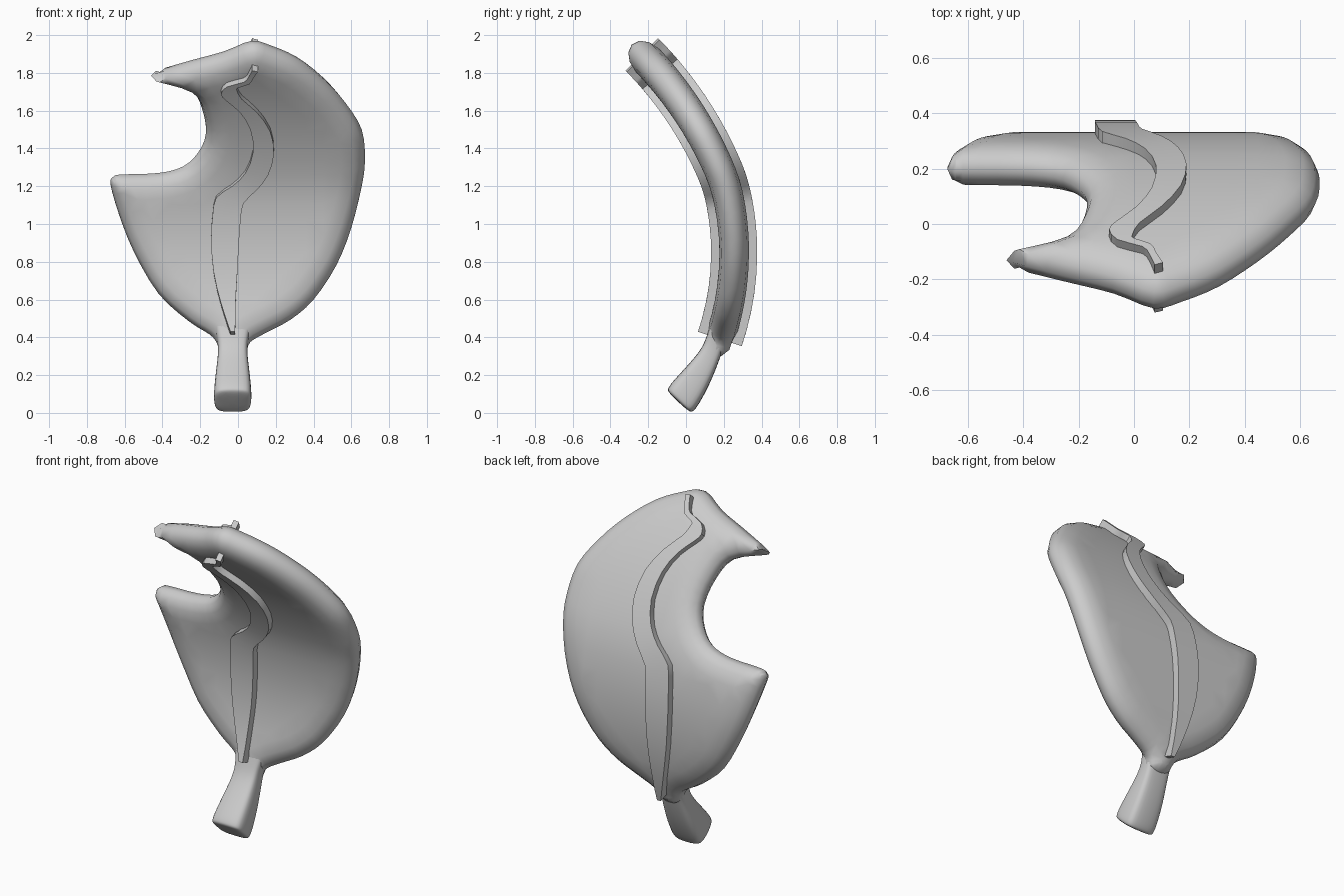
import bpy, bmesh
from math import sin, cos, radians, sqrt
from mathutils import Vector as V
from mathutils.geometry import delaunay_2d_cdt

if "Cube" in bpy.data.objects:
    bpy.data.objects.remove(bpy.data.objects["Cube"])

# Side-view bend of the leaf: (arc length from z = 0.85, lean in degrees)
LEAN = [(-.7, -22), (-.46, -18.5), (0, 0), (.30, 12.5), (.44, 23), (1.25, 46.5), (1.5, 50)]


def lean(s):
    for (a, p), (b, q) in zip(LEAN, LEAN[1:]):
        if s <= b:
            break
    return radians(p + (q - p) * (s - a) / (b - a))


def walk(sign, n=180, step=0.01):
    y, z, out = 0.255, 0.85, [(0.255, 0.85)]
    for i in range(n):
        a = lean(sign * (i + 0.5) * step)
        y -= sign * sin(a) * step
        z += sign * cos(a) * step
        out.append((y, z))
    return out


SPINE = walk(-1)[:0:-1] + walk(1)


def bend(x, s, off):
    """Flat leaf coordinates (x, arc length, offset) to the bent position."""
    f = s * 100 + 180
    i = int(f)
    (y0, z0), (y1, z1) = SPINE[i], SPINE[i + 1]
    # blur the lean so that the kink stays smooth
    a = sum(lean(s + k * 0.03) for k in (-1, 0, 1)) / 3
    return (x, y0 + (y1 - y0) * (f - i) + off * cos(a), z0 + (z1 - z0) * (f - i) + off * sin(a))


def arc(z, off=0.0):
    lo, hi = -1.0, 1.6
    for _ in range(30):
        mid = (lo + hi) / 2
        lo, hi = (mid, hi) if bend(0, mid, off)[2] < z else (lo, mid)
    return lo


def spline(pts, n, closed=True):
    """Catmull-Rom resampling."""
    out, m = [], len(pts)
    pick = (lambda i: pts[i % m]) if closed else (lambda i: pts[max(0, min(m - 1, i))])
    for i in range(m if closed else m - 1):
        a, b, c, d = (pick(i + k) for k in (-1, 0, 1, 2))
        for k in range(n):
            t = k / n
            out.append(0.5 * (2 * b + (c - a) * t + (2 * a - 5 * b + 4 * c - d) * t * t
                              + (3 * b - a - 3 * c + d) * t ** 3))
    return out if closed else out + [pts[-1]]


def make(name, verts, faces, angle):
    me = bpy.data.meshes.new(name)
    me.from_pydata(verts, [], faces)
    bm = bmesh.new()
    bm.from_mesh(me)
    bmesh.ops.recalc_face_normals(bm, faces=bm.faces)
    bm.to_mesh(me)
    bm.free()
    ob = bpy.data.objects.new(name, me)
    bpy.context.collection.objects.link(ob)
    bpy.ops.object.select_all(action='DESELECT')
    bpy.context.view_layer.objects.active = ob
    ob.select_set(True)
    bpy.ops.object.shade_smooth_by_angle(angle=radians(angle))
    return ob


# Leaf blade: outline with a bite on the left, anticlockwise in front view
OUT = [(-.025, .30), (.04, .32), (.065, .375), (.15, .425), (.28, .495), (.40, .60), (.52, .78),
       (.60, .98), (.655, 1.2), (.672, 1.34), (.655, 1.5), (.57, 1.64), (.46, 1.76), (.32, 1.865),
       (.18, 1.925), (.07, 1.95), (-.08, 1.895), (-.25, 1.85), (-.44, 1.795), (-.46, 1.775),
       (-.42, 1.765), (-.25, 1.71), (-.19, 1.61), (-.17, 1.48), (-.21, 1.38), (-.29, 1.305),
       (-.42, 1.27), (-.62, 1.262), (-.66, 1.25), (-.675, 1.21), (-.63, 1.05), (-.55, .85),
       (-.42, .63), (-.26, .485), (-.15, .415), (-.115, .375), (-.09, .32)]
rim = spline([V((x, arc(z))) for x, z in OUT], 3)
n = len(rim)


def dist(p):
    best = 9.0
    for i in range(n):
        a, b = rim[i - 1], rim[i]
        ab = b - a
        t = max(0, min(1, (p - a).dot(ab) / ab.length_squared))
        best = min(best, (p - a - ab * t).length)
    return best


ROUND = 0.125
pts = list(rim)
for k in (30, 58, 90):                # rings that round the edge
    d = ROUND * (1 - cos(radians(k)))
    for i in range(n):
        t = (rim[(i + 1) % n] - rim[i - 1]).normalized()
        p = rim[i] + V((-t.y, t.x)) * d
        if dist(p) > d * 0.93:
            pts.append(p)
for i in range(-7, 8):                # inner grid
    for j in range(-6, 17):
        p = V((i * 0.09, j * 0.09))
        if dist(p) > ROUND * 1.25:
            pts.append(p)
res = delaunay_2d_cdt(pts, [(i, (i + 1) % n) for i in range(n)], [], 1, 1e-5)
flat, tris = res[0], res[2]
verts, front, back = [], [], []
for p in flat:
    d = dist(p)
    h = (0.078 + 0.008 * max(0, p.y)) * sqrt(max(0, 1 - (1 - min(1, d / ROUND)) ** 2))
    front.append(len(verts))
    verts.append(bend(p.x, p.y, -h))
    if d > 1e-4:
        verts.append(bend(p.x, p.y, h))
    back.append(len(verts) - 1)
faces = []
for t in tris:
    if any(front[i] != back[i] for i in t):
        faces += [[front[i] for i in t], [back[i] for i in reversed(t)]]
make("leaf_blade", verts, faces, 60)

# Midrib: wavy ribbon passing through the blade, (left x, left z, right x, right z)
RIB = [(-.04, .43, -.015, .43), (-.09, .58, -.012, .6), (-.13, .75, -.003, .75),
       (-.142, .92, .006, .92), (-.135, 1.04, .015, 1.03), (-.115, 1.14, .03, 1.11),
       (-.03, 1.2, .10, 1.18), (.04, 1.27, .16, 1.26), (.08, 1.38, .19, 1.37),
       (.065, 1.5, .17, 1.49), (.01, 1.59, .10, 1.59), (-.06, 1.65, .02, 1.66),
       (-.09, 1.685, -.005, 1.705), (-.06, 1.725, .0, 1.72), (.03, 1.75, .06, 1.74),
       (.055, 1.775, .08, 1.77), (.075, 1.812, .105, 1.805)]
T = 0.122
left = spline([V((r[0], arc(r[1], -T))) for r in RIB], 2, False)
right = spline([V((r[2], arc(r[3], -T))) for r in RIB], 2, False)
verts = [bend(p.x, p.y, o) for l, r in zip(left, right)
         for p, o in ((l, -T), (r, -T), (r, T), (l, T))]


def tube(m, c):
    f = [[c * i + k, c * i + (k + 1) % c, c * i + c + (k + 1) % c, c * i + c + k]
         for i in range(m - 1) for k in range(c)]
    return f + [list(range(c))[::-1], [c * (m - 1) + k for k in range(c)]]


make("midrib", verts, tube(len(left), 4), 35)

# Stalk: rounded box sections (y, z, half width, half depth, lean), softened by subdivision
STALK = [(-.040, .056, .088, .080, 43), (-.030, .067, .100, .092, 43), (-.005, .10, .101, .094, 41),
         (.065, .20, .092, .078, 34), (.13, .31, .077, .055, 25), (.155, .38, .08, .052, 20),
         (.185, .45, .10, .058, 17), (.21, .55, .11, .055, 12)]
RING = [(-.7, -1), (.7, -1), (1, -.7), (1, .7), (.7, 1), (-.7, 1), (-1, .7), (-1, -.7)]
verts = []
for y, z, w, d, a in STALK:
    c, s = cos(radians(a)), sin(radians(a))
    verts += [(-.028 + i * w, y + j * d * c, z - j * d * s) for i, j in RING]
stalk = make("stalk", verts, tube(len(STALK), 8), 60)
sub = stalk.modifiers.new("soften", 'SUBSURF')
sub.levels = sub.render_levels = 2
